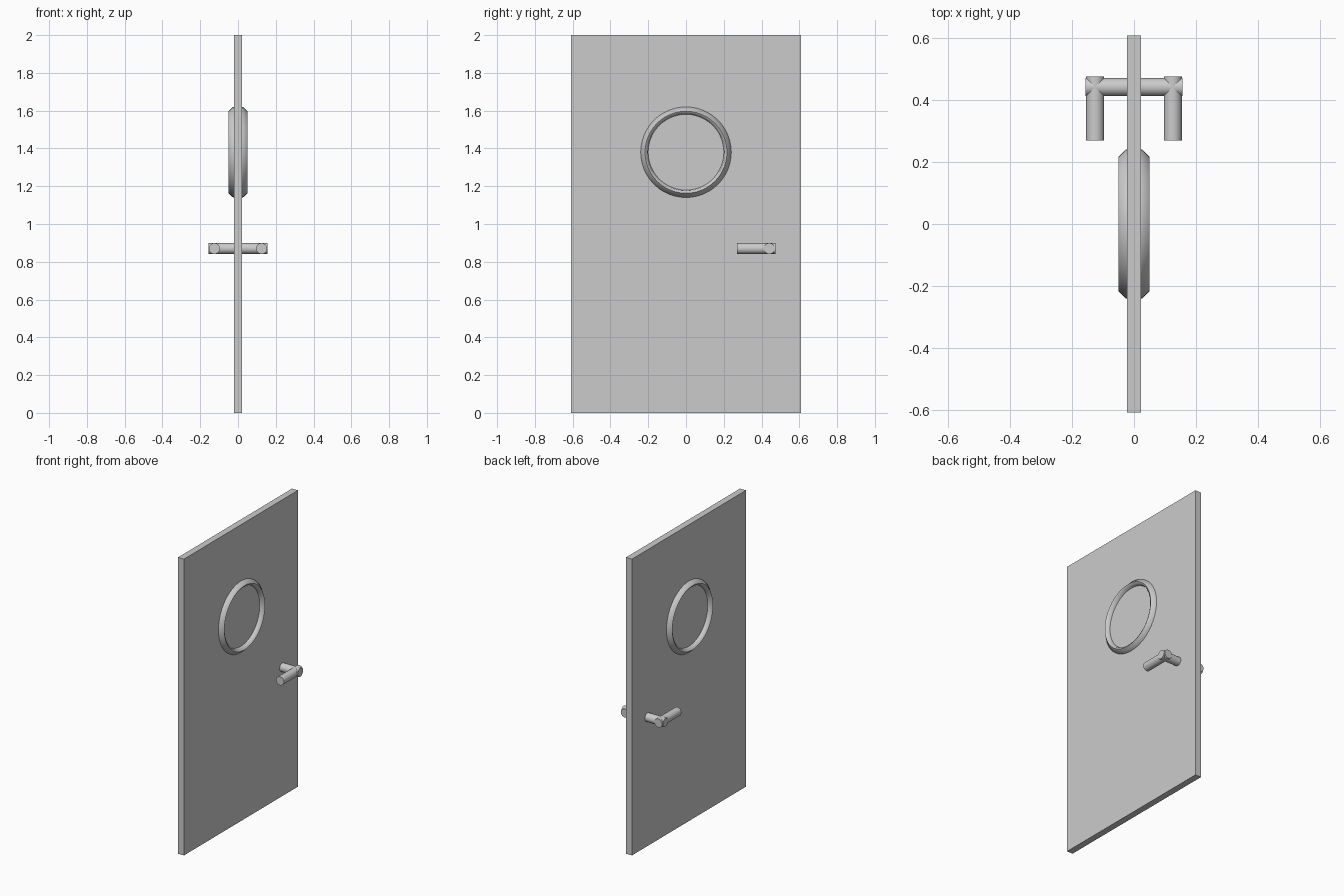
import bpy, math
from math import pi, cos, sin

if "Cube" in bpy.data.objects:
    bpy.data.objects.remove(bpy.data.objects["Cube"])


def smooth(obj, angle=35):
    bpy.ops.object.select_all(action='DESELECT')
    obj.select_set(True)
    bpy.context.view_layer.objects.active = obj
    bpy.ops.object.shade_smooth_by_angle(angle=math.radians(angle))


def rod(name, loc, length, radius, rot):
    bpy.ops.mesh.primitive_cylinder_add(vertices=32, radius=radius, depth=length,
                                        location=loc, rotation=rot)
    obj = bpy.context.object
    obj.name = name
    smooth(obj)


def ring(name, side, z, profile, n=48):
    # Sweep a (radius, depth) profile around the x axis
    m = len(profile)
    verts = [(side * d, r * cos(2 * pi * i / n), z + r * sin(2 * pi * i / n))
             for i in range(n) for r, d in profile]
    faces = []
    for i in range(n):
        for j in range(m):
            a, b = i * m, (i + 1) % n * m
            k = (j + 1) % m
            f = (a + j, b + j, b + k, a + k)
            faces.append(f if side < 0 else f[::-1])
    mesh = bpy.data.meshes.new(name)
    mesh.from_pydata(verts, [], faces)
    obj = bpy.data.objects.new(name, mesh)
    bpy.context.collection.objects.link(obj)
    bpy.context.view_layer.update()
    smooth(obj, 50)


# Door slab
bpy.ops.mesh.primitive_cube_add(size=1, location=(0, 0, 1))
door = bpy.context.object
door.name = "door_panel"
door.scale = (0.044, 1.216, 2)
bpy.ops.object.transform_apply(location=False, rotation=False, scale=True)

# Round window trim on both faces
trim = [(0.24, 0.02), (0.24, 0.026), (0.217, 0.05), (0.205, 0.043), (0.2, 0.02)]
# Handle: one spindle through the door and a lever on each side
rod("handle_spindle", (0, 0.441, 0.87), 0.312, 0.029, (0, pi / 2, 0))
for side, label in ((-1, "left"), (1, "right")):
    ring("window_trim_" + label, side, 1.38, trim)
    rod("handle_lever_" + label, (side * 0.125, 0.372, 0.87), 0.206, 0.029, (pi / 2, 0, 0))
